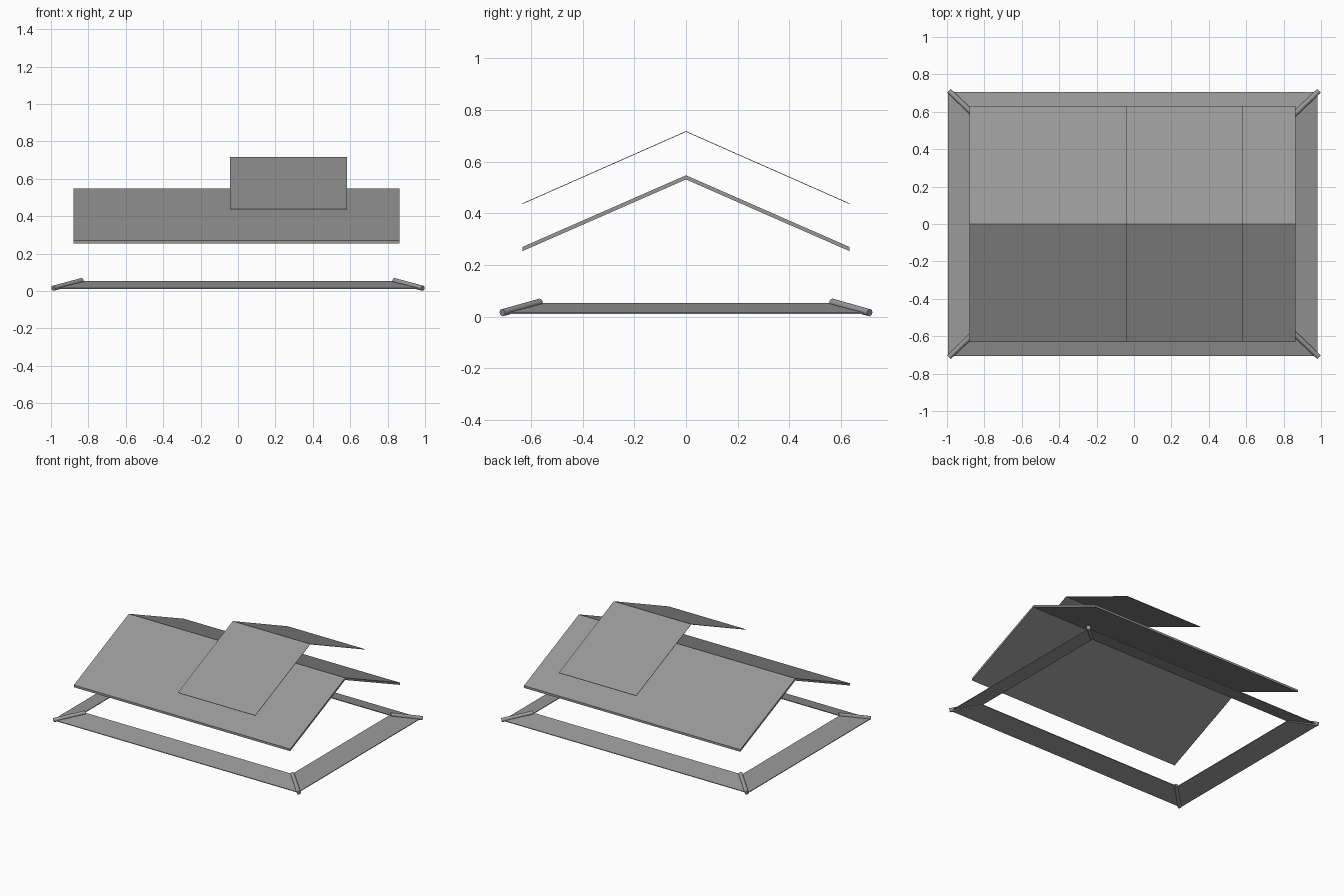
import bpy, bmesh
from mathutils import Vector

if "Cube" in bpy.data.objects:
    bpy.data.objects.remove(bpy.data.objects["Cube"])

# Dark grey roofing
GREY = bpy.data.materials.new("dark_grey")
GREY.diffuse_color = (0.316, 0.316, 0.316, 1)
GREY.use_nodes = True
GREY.node_tree.nodes["Principled BSDF"].inputs["Base Color"].default_value = GREY.diffuse_color


def mesh_object(name, bm):
    bmesh.ops.recalc_face_normals(bm, faces=bm.faces)
    me = bpy.data.meshes.new(name)
    bm.to_mesh(me)
    bm.free()
    me.materials.append(GREY)
    ob = bpy.data.objects.new(name, me)
    bpy.context.collection.objects.link(ob)
    return ob


def gable(name, x0, x1, half_y, eave, ridge, thick):
    """Gable roof slab: a bent profile in y/z, swept along x."""
    prof = [(-half_y, eave), (0, ridge), (half_y, eave)]
    prof += [(y, z - thick) for y, z in reversed(prof)]
    bm = bmesh.new()
    a, b = ([bm.verts.new((x, y, z)) for y, z in prof] for x in (x0, x1))
    for i in range(6):
        j = (i + 1) % 6
        bm.faces.new((a[i], b[i], b[j], a[j]))
    for s in (a, b):
        bm.faces.new((s[0], s[1], s[4], s[5]))
        bm.faces.new((s[1], s[2], s[3], s[4]))
    return mesh_object(name, bm)


# Main roof slab and the thin raised roof above it
gable("main_roof", -0.88, 0.863, 0.632, 0.27, 0.547, 0.016)
gable("raised_roof", -0.042, 0.582, 0.632, 0.439, 0.718, 0.003)

# Sloping skirt roof: rectangular ring, low outside and higher inside
CX = -0.007
SIGNS = [(-1, -1), (1, -1), (1, 1), (-1, 1)]
loops = [(0.987, 0.707, 0.016), (0.837, 0.562, 0.053),
         (0.837, 0.562, 0.048), (0.987, 0.707, 0.011)]
bm = bmesh.new()
rings = [[bm.verts.new((CX + sx * x, sy * y, z)) for sx, sy in SIGNS]
         for x, y, z in loops]
for k in range(4):
    r, s = rings[k], rings[(k + 1) % 4]
    for i in range(4):
        j = (i + 1) % 4
        bm.faces.new((r[i], r[j], s[j], s[i]))
mesh_object("skirt_roof", bm)

# Round hip ribs over the four skirt corners
for n, (sx, sy) in enumerate(SIGNS):
    p = Vector((sx * 0.988, sy * 0.711, 0.015))
    q = Vector((sx * 0.835, sy * 0.565, 0.056))
    d = q - p
    bpy.ops.mesh.primitive_cylinder_add(vertices=16, radius=0.014,
                                        depth=d.length, location=(p + q) / 2)
    ob = bpy.context.object
    ob.name = f"hip_rib_{n + 1}"
    ob.rotation_euler = d.to_track_quat('Z', 'Y').to_euler()
    ob.data.materials.append(GREY)
    bpy.ops.object.shade_smooth_by_angle()
